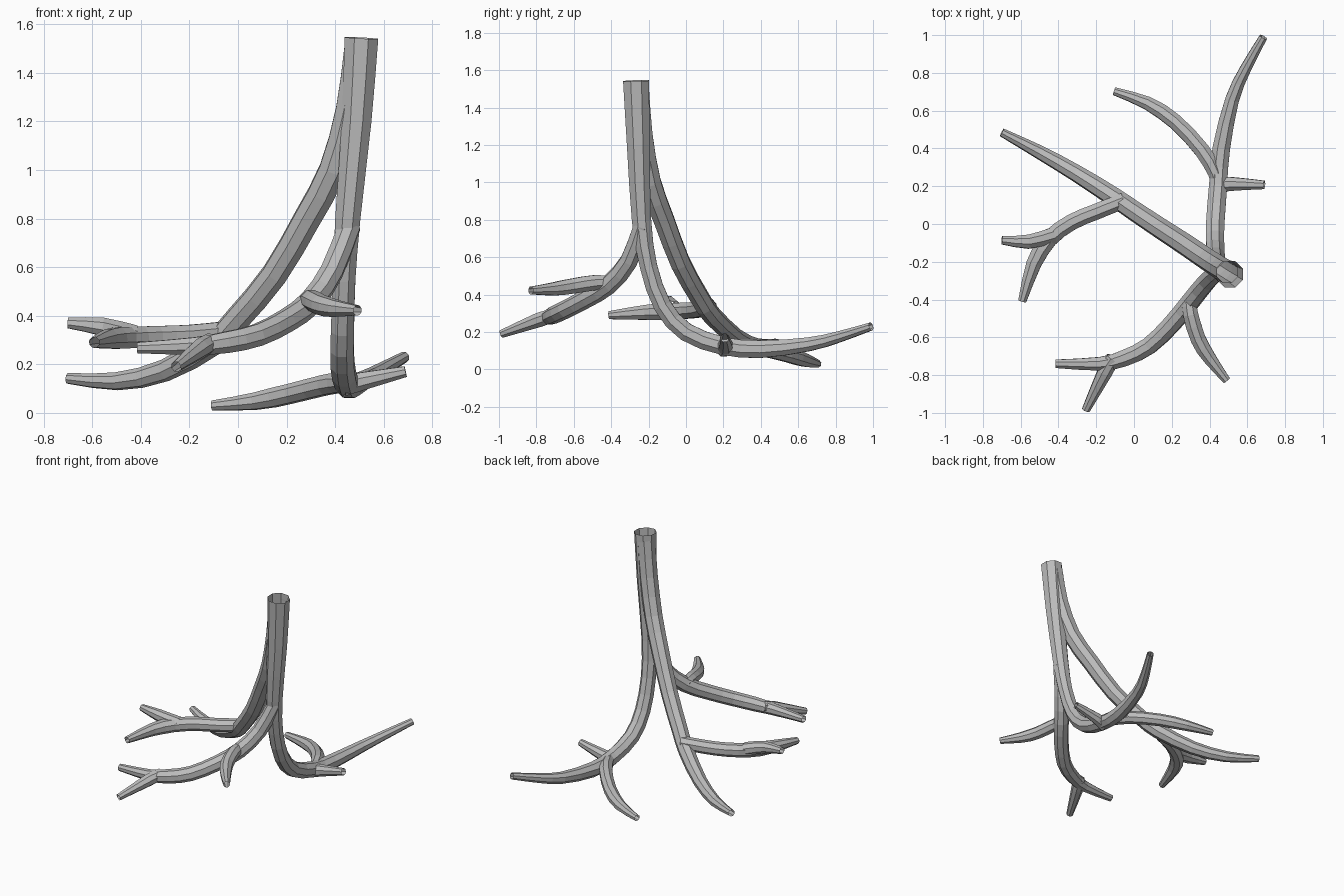
import bpy, bmesh, math
from mathutils import Vector

if "Cube" in bpy.data.objects:
    bpy.data.objects.remove(bpy.data.objects["Cube"])

SIDES = 8
bark = bpy.data.materials.new("grey_bark")
bark.diffuse_color = (0.5, 0.5, 0.5, 1)
bark.use_nodes = True
bark.node_tree.nodes["Principled BSDF"].inputs["Base Color"].default_value = bark.diffuse_color


def smooth_path(pts, steps=2):
    """Catmull-Rom through the points."""
    p = [Vector(q) for q in pts]
    p = [p[0] * 2 - p[1]] + p + [p[-1] * 2 - p[-2]]
    out = []
    for i in range(1, len(p) - 2):
        a, b, c, d = p[i - 1:i + 3]
        for k in range(steps):
            t = k / steps
            out.append(0.5 * (2 * b + (c - a) * t + (2 * a - 5 * b + 4 * c - d) * t * t
                              + (3 * b - a - 3 * c + d) * t ** 3))
    return out + [p[-2]]


def limb(name, pts, radii):
    """Open faceted tube; radii are (distance fraction, radius) stops."""
    path = smooth_path(pts)
    dist = [0]
    for a, b in zip(path, path[1:]):
        dist.append(dist[-1] + (b - a).length)
    bm = bmesh.new()
    rings = []
    side = None
    for i, c in enumerate(path):
        tan = (path[min(i + 1, len(path) - 1)] - path[max(i - 1, 0)]).normalized()
        ref = side if side else (Vector((1, 0, 0)) if abs(tan.x) < 0.8 else Vector((0, 0, 1)))
        side = (ref - tan * ref.dot(tan)).normalized()
        up = tan.cross(side)
        f = dist[i] / dist[-1]
        r = radii[-1][1]
        for (f0, r0), (f1, r1) in zip(radii, radii[1:]):
            if f0 <= f <= f1:
                r = r0 + (r1 - r0) * (f - f0) / (f1 - f0)
                break
        ring = []
        for k in range(SIDES):
            a = 2 * math.pi * (k + 0.5) / SIDES
            ring.append(bm.verts.new(c + (side * math.cos(a) + up * math.sin(a)) * r))
        rings.append(ring)
    for a, b in zip(rings, rings[1:]):
        for k in range(SIDES):
            j = (k + 1) % SIDES
            bm.faces.new((a[k], a[j], b[j], b[k]))
    bmesh.ops.recalc_face_normals(bm, faces=bm.faces)
    # make sure the tube faces outward
    face = bm.faces[0]
    if face.normal.dot(face.calc_center_median() - (path[0] + path[1]) / 2) < 0:
        bmesh.ops.reverse_faces(bm, faces=bm.faces)
    me = bpy.data.meshes.new(name)
    bm.to_mesh(me)
    bm.free()
    me.materials.append(bark)
    bpy.context.collection.objects.link(bpy.data.objects.new(name, me))


# Trunk, curving into the back limb
limb("trunk", [(.508, -.267, 1.543), (.488, -.255, 1.2), (.452, -.238, .8), (.437, -.2, .55),
               (.43, -.125, .34), (.43, 0, .2), (.445, .2, .125), (.462, .4, .108),
               (.52, .66, .135), (.59, .82, .175), (.685, .99, .23)],
     [(0, .075), (.2, .062), (.4, .05), (.6, .053), (.75, .05), (.88, .036), (1, .023)])
limb("back_left_branch", [(.45, .17, .12), (.43, .27, .125), (.36, .39, .115), (.22, .54, .08),
                          (.07, .64, .048), (-.105, .703, .03)],
     [(0, .035), (.2, .045), (.7, .042), (1, .022)])
limb("back_right_stub", [(.43, .2, .11), (.51, .212, .13), (.69, .207, .17)],
     [(0, .045), (.3, .04), (1, .024)])

# Long left limb
limb("left_limb", [(.495, -.255, 1.5), (.46, -.235, 1.25), (.39, -.19, 1.0), (.285, -.118, .8),
                   (.15, -.03, .57), (0, .07, .39), (-.1, .138, .29), (-.3, .265, .175),
                   (-.5, .38, .13), (-.7, .485, .142)],
     [(0, .062), (.3, .06), (.7, .052), (.88, .04), (1, .023)])
limb("left_branch", [(-.05, .125, .335), (-.2, .065, .32), (-.33, .01, .315), (-.45, -.08, .31),
                     (-.53, -.21, .305), (-.592, -.41, .29)],
     [(0, .045), (.3, .046), (.65, .048), (.8, .04), (1, .023)])
limb("left_branch_stub", [(-.43, -.06, .32), (-.56, -.094, .355), (-.7, -.086, .37)],
     [(0, .045), (.5, .04), (1, .023)])

# Front limb
limb("front_limb", [(.46, -.235, .77), (.385, -.305, .58), (.3, -.41, .455), (.2, -.53, .38),
                    (.08, -.645, .32), (-.05, -.71, .29), (-.18, -.74, .275), (-.415, -.74, .268)],
     [(0, .048), (.3, .052), (.7, .048), (.8, .04), (1, .024)])
limb("front_right_branch", [(.29, -.4, .46), (.3, -.48, .465), (.34, -.61, .445), (.4, -.71, .43),
                            (.492, -.83, .422)],
     [(0, .04), (.25, .045), (.6, .042), (1, .022)])
limb("front_stub", [(-.11, -.71, .29), (-.155, -.785, .265), (-.255, -.985, .19)],
     [(0, .04), (.3, .042), (1, .023)])
